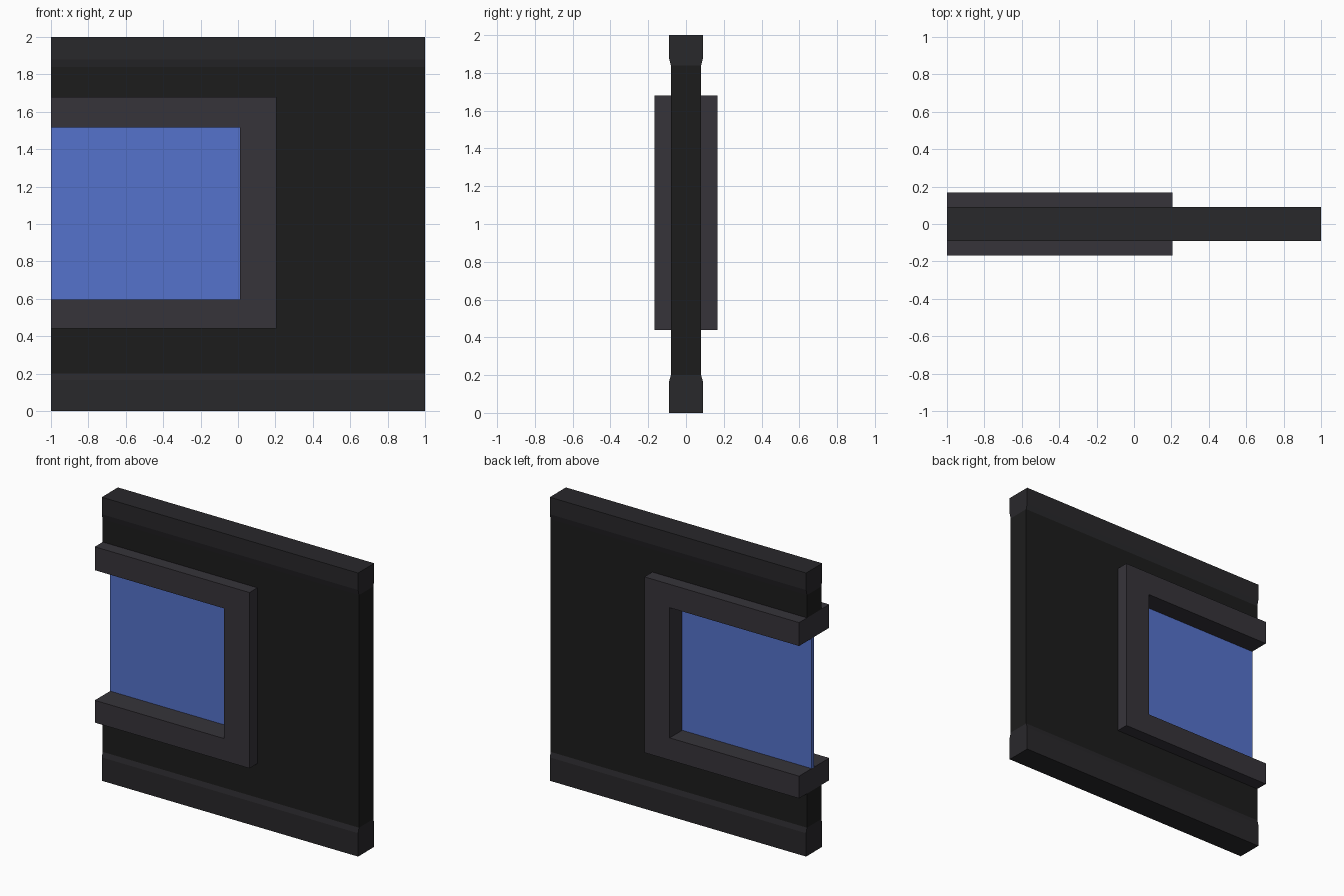
import bpy, bmesh
from mathutils import Vector

if "Cube" in bpy.data.objects:
    bpy.data.objects.remove(bpy.data.objects["Cube"])


def material(name, rgb):
    m = bpy.data.materials.new(name)
    m.diffuse_color = (*rgb, 1)
    m.use_nodes = True
    m.node_tree.nodes["Principled BSDF"].inputs["Base Color"].default_value = m.diffuse_color
    return m


def prism(name, points, offset, mat):
    """Extrude a flat outline of 3D points along an offset."""
    bm = bmesh.new()
    face = bm.faces.new([bm.verts.new(p) for p in points])
    ext = bmesh.ops.extrude_face_region(bm, geom=[face], use_keep_orig=True)
    verts = [g for g in ext["geom"] if isinstance(g, bmesh.types.BMVert)]
    bmesh.ops.translate(bm, verts=verts, vec=Vector(offset))
    bmesh.ops.recalc_face_normals(bm, faces=bm.faces)
    mesh = bpy.data.meshes.new(name)
    bm.to_mesh(mesh)
    bm.free()
    obj = bpy.data.objects.new(name, mesh)
    bpy.context.collection.objects.link(obj)
    mesh.materials.append(mat)
    return obj


def c_shape(name, outer, inner, half_depth, mat):
    """Slab with an opening on its left side; outer/inner = (right, bottom, top)."""
    (xo, bo, to), (xi, bi, ti) = outer, inner
    outline = [(-1, bo), (xo, bo), (xo, to), (-1, to),
               (-1, ti), (xi, ti), (xi, bi), (-1, bi)]
    return prism(name, [(x, -half_depth, z) for x, z in outline],
                 (0, 2 * half_depth, 0), mat)


black = material("wall_black", (0.0116, 0.0116, 0.0116))
trim = material("trim_grey", (0.022, 0.021, 0.024))
grey = material("frame_grey", (0.037, 0.034, 0.042))
blue = material("glass_blue", (0.091, 0.171, 0.604))

frame_outer = (0.207, 0.44, 1.68)
frame_inner = (0.01, 0.597, 1.515)

# Wall panel and window frame, both open at the left edge
c_shape("wall_panel", (1, 0.2, 1.84), frame_outer, 0.08, black)
c_shape("window_frame", frame_outer, frame_inner, 0.168, grey)

# Rails with a chamfer towards the wall: end height, chamfer start, wall height
for name, end, mid, wall in (("bottom_rail", 0, 0.165, 0.2),
                             ("top_rail", 2, 1.88, 1.84)):
    half = [(0.09, end), (0.09, mid), (0.08, wall)]
    profile = half + [(-y, z) for y, z in reversed(half)]
    prism(name, [(-1, y, z) for y, z in profile], (2, 0, 0), trim)

# Window glass
x, b, t = frame_inner
prism("window_glass", [(-1, 0.003, b), (x, 0.003, b), (x, 0.003, t), (-1, 0.003, t)],
      (0, 0.025, 0), blue)
